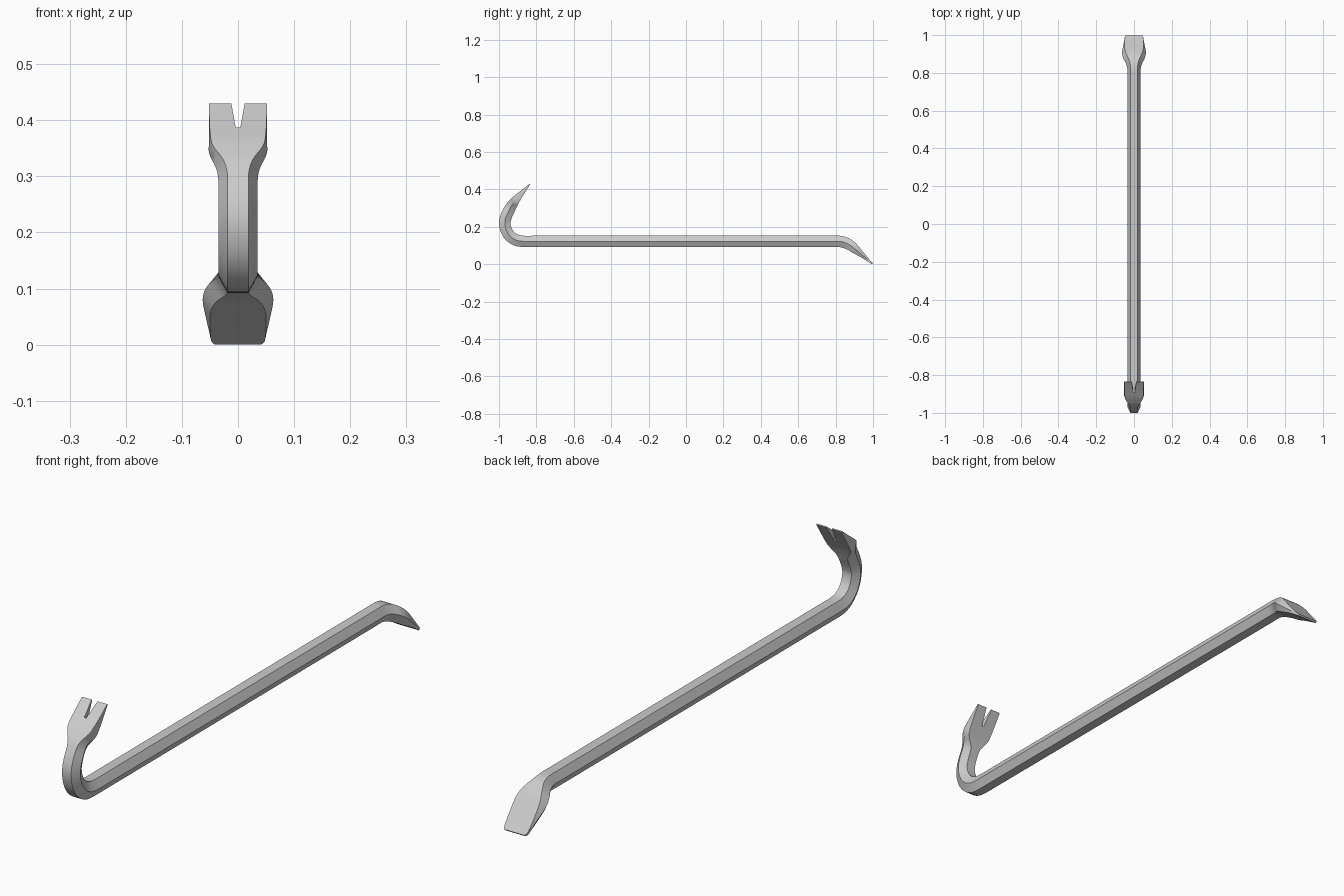
import bpy, bmesh
from mathutils import Vector

if "Cube" in bpy.data.objects:
    bpy.data.objects.remove(bpy.data.objects["Cube"])

# Stations: y, z, half width, half width of flat face, half thickness
hook = [(-0.835, 0.431, .052, .0515, .002), (-0.866, 0.396, .052, .051, .010),
        (-0.898, 0.361, .052, .049, .019), (-0.914, 0.342, .051, .044, .023),
        (-0.932, 0.317, .039, .026, .028), (-0.944, 0.295, .035, .019, .030),
        (-0.961, 0.260, .035, .0185, .031), (-0.969, 0.222, .035, .0185, .031),
        (-0.959, 0.180, .035, .0185, .031), (-0.936, 0.149, .035, .0185, .031),
        (-0.904, 0.130, .035, .0185, .031), (-0.867, 0.125, .035, .0185, .030),
        (-0.820, 0.125, .035, .0185, .030)]
chisel = [(0.780, 0.125, .035, .0185, .030), (0.820, 0.125, .035, .0185, .030),
          (0.850, 0.118, .043, .023, .030), (0.878, 0.104, .057, .037, .028),
          (0.905, 0.083, .063, .048, .024), (0.940, 0.054, .058, .050, .015),
          (0.975, 0.024, .051, .049, .007), (0.990, 0.011, .048, .047, .0045),
          (0.997, 0.005, .042, .041, .003)]


def smooth(points, steps=3):
    """Catmull-Rom through the stations."""
    pts = [Vector(p) for p in [points[0]] + points + [points[-1]]]
    out = []
    for a, b, c, d in zip(pts, pts[1:], pts[2:], pts[3:]):
        for i in range(steps):
            t = i / steps
            out.append(0.5 * (2 * b + (c - a) * t + (2 * a - 5 * b + 4 * c - d) * t * t
                              + (3 * b - a - 3 * c + d) * t ** 3))
    return out + [pts[-1]]


def make_object(name, bm):
    bmesh.ops.recalc_face_normals(bm, faces=bm.faces)
    mesh = bpy.data.meshes.new(name)
    bm.to_mesh(mesh)
    bm.free()
    ob = bpy.data.objects.new(name, mesh)
    bpy.context.collection.objects.link(ob)
    return ob


# Hexagonal bar swept from claw tip to chisel tip
path = smooth(hook) + smooth(chisel)
bm = bmesh.new()
rings = []
for i, s in enumerate(path):
    a, b = path[max(i - 1, 0)], path[min(i + 1, len(path) - 1)]
    tan = Vector((0, b[0] - a[0], b[1] - a[1])).normalized()
    nor = Vector((0, -tan.z, tan.y))
    w, f, h = s[2:]
    rings.append([bm.verts.new(Vector((x, s[0], s[1])) + nor * n) for x, n in
                  ((w, 0), (f, h), (-f, h), (-w, 0), (-f, -h), (f, -h))])
for r, q in zip(rings, rings[1:]):
    for k in range(6):
        bm.faces.new((r[k], r[k - 1], q[k - 1], q[k]))
bm.faces.new(rings[0])
bm.faces.new(rings[-1])
low = min(v.co.z for v in bm.verts)
bmesh.ops.translate(bm, verts=bm.verts, vec=(0, 0, -low))
bar = make_object("crowbar", bm)

# Nail slot cutter, perpendicular to the claw
tip = Vector((0, -0.835, 0.431))
along = Vector((0, -0.66, -0.75)).normalized()
across = Vector((0, 0.75, -0.66)).normalized()
bm = bmesh.new()
front = []
for x, d in ((-.0145, -.02), (.0145, -.02), (.004, .070), (-.004, .070)):
    front.append(bm.verts.new(tip + along * d + Vector((x, 0, 0)) - across * .06))
face = bm.faces.new(front)
ext = bmesh.ops.extrude_face_region(bm, geom=[face])
bmesh.ops.translate(bm, vec=across * .12,
                    verts=[g for g in ext["geom"] if isinstance(g, bmesh.types.BMVert)])
cutter = make_object("slot_cutter", bm)
cutter.hide_render = True

bpy.context.view_layer.objects.active = bar
bar.select_set(True)
mod = bar.modifiers.new("nail_slot", 'BOOLEAN')
mod.operation = 'DIFFERENCE'
mod.solver = 'EXACT'
mod.object = cutter
bpy.ops.object.modifier_apply(modifier=mod.name)
bpy.data.objects.remove(cutter)
bpy.ops.object.shade_smooth_by_angle(angle=0.6)
